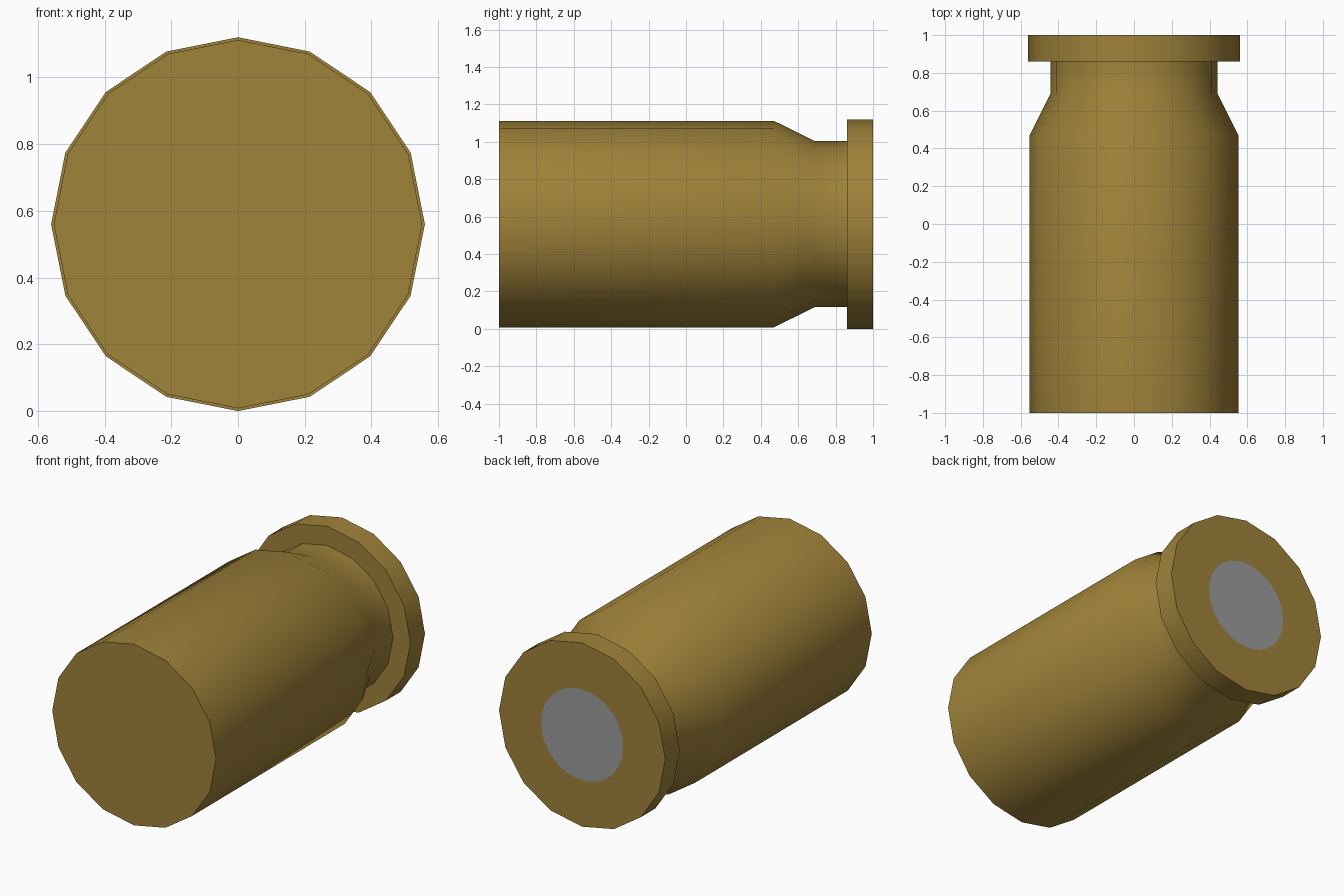
import bpy, bmesh, math

if "Cube" in bpy.data.objects:
    bpy.data.objects.remove(bpy.data.objects["Cube"])

SIDES = 16
CZ = 0.56          # axis height


def material(name, rgb):
    m = bpy.data.materials.new(name)
    m.diffuse_color = (*rgb, 1)
    m.use_nodes = True
    m.node_tree.nodes["Principled BSDF"].inputs["Base Color"].default_value = m.diffuse_color
    return m


brass = material("brass", (0.352, 0.227, 0.042))
steel = material("grey steel", (0.33, 0.33, 0.33))


def ring(bm, r, y, n):
    return [bm.verts.new((r * math.sin(2 * math.pi * i / n), y,
                          CZ + r * math.cos(2 * math.pi * i / n))) for i in range(n)]


# Casing profile (radius, y): straight body, taper, extractor groove, rim
profile = [(0.552, -1.0), (0.552, 0.47), (0.443, 0.69), (0.443, 0.86),
           (0.56, 0.86), (0.56, 1.0)]
bm = bmesh.new()
rings = [ring(bm, r, y, SIDES) for r, y in profile]
for a, b in zip(rings, rings[1:]):
    for i in range(SIDES):
        j = (i + 1) % SIDES
        bm.faces.new((a[i], a[j], b[j], b[i]))
bm.faces.new(rings[0])

# Rear face with a round flush primer set into it
n = SIDES * 2
primer = ring(bm, 0.277, 1.0, n)
rim = rings[-1]
for i in range(SIDES):
    bm.faces.new((rim[i], rim[(i + 1) % SIDES], primer[(2 * i + 2) % n],
                  primer[2 * i + 1], primer[2 * i]))
bm.faces.new(primer).material_index = 1
bmesh.ops.recalc_face_normals(bm, faces=bm.faces[:])

mesh = bpy.data.meshes.new("casing")
bm.to_mesh(mesh)
bm.free()
mesh.materials.append(brass)
mesh.materials.append(steel)
casing = bpy.data.objects.new("casing", mesh)
bpy.context.collection.objects.link(casing)

# Smooth sides, crisp rim and ends
bpy.context.view_layer.objects.active = casing
casing.select_set(True)
bpy.ops.object.shade_smooth_by_angle(angle=math.radians(35))
